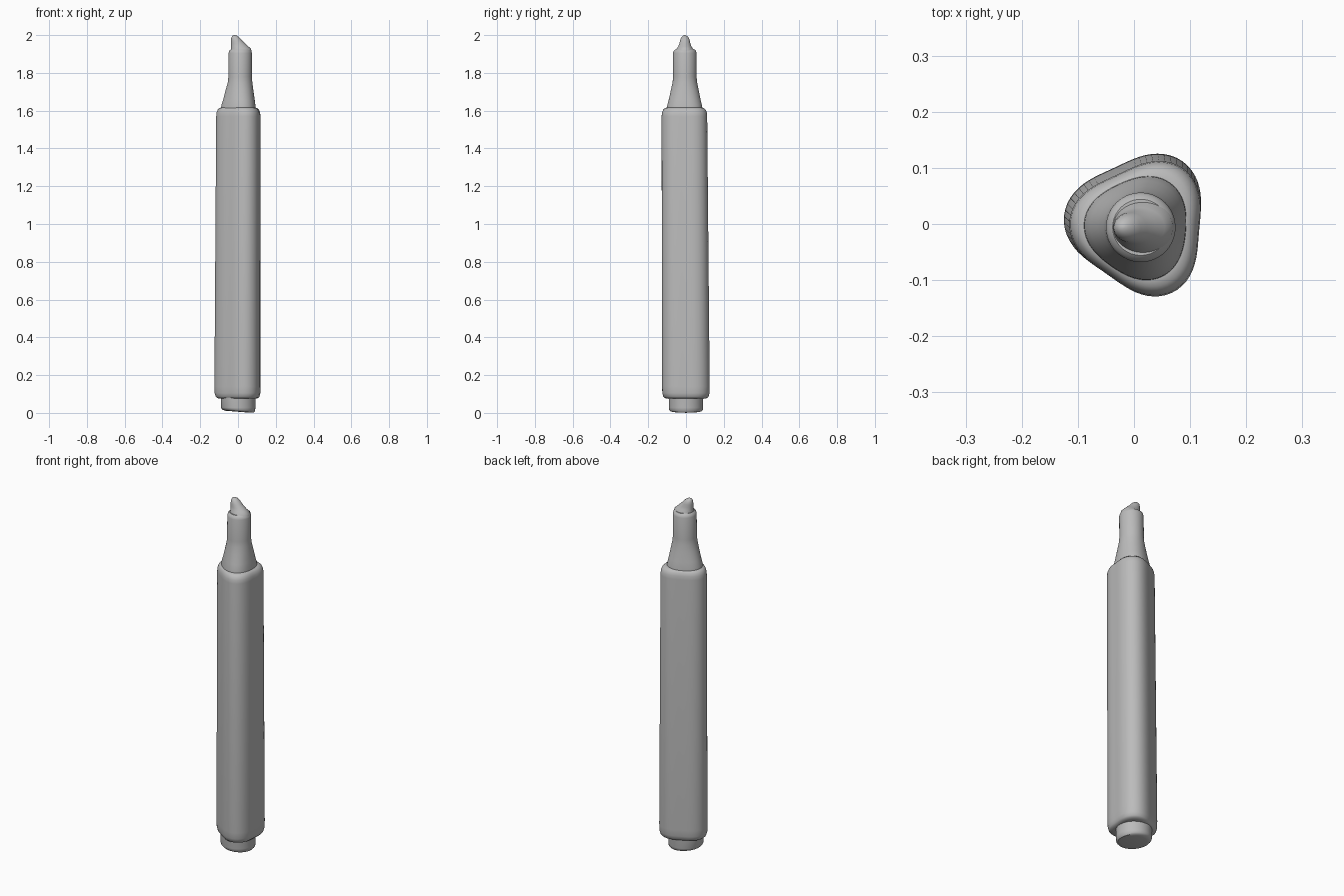
import bpy
import bmesh
from math import cos, sin, pi, radians

if "Cube" in bpy.data.objects:
    bpy.data.objects.remove(bpy.data.objects["Cube"])

SIDES = 72
CORNER = radians(55)      # direction of one rounded corner of the barrel

grey = bpy.data.materials.new("plain grey")
grey.use_nodes = True
grey.diffuse_color = (0.5, 0.5, 0.5, 1)
grey.node_tree.nodes["Principled BSDF"].inputs["Base Color"].default_value = (0.5, 0.5, 0.5, 1)


def loft(name, rings, tilt=0.0):
    """Skin rings of (z, centre x, centre y, x radius, y radius, triangularity)."""
    bm = bmesh.new()
    loops = []
    for i, (z, cx, cy, rx, ry, tri) in enumerate(rings):
        lean = tilt if i < len(rings) / 2 else 0
        loop = []
        for k in range(SIDES):
            a = 2 * pi * k / SIDES
            w = 1 + tri * cos(3 * (a - CORNER))
            x = rx * w * cos(a)
            loop.append(bm.verts.new((cx + x, cy + ry * w * sin(a), z + lean * x)))
        loops.append(loop)
    for low, high in zip(loops, loops[1:]):
        for k in range(SIDES):
            n = (k + 1) % SIDES
            bm.faces.new((low[k], low[n], high[n], high[k]))
    bm.faces.new(loops[0][::-1])
    bm.faces.new(loops[-1])
    mesh = bpy.data.meshes.new(name)
    bm.to_mesh(mesh)
    bm.free()
    mesh.materials.append(grey)
    obj = bpy.data.objects.new(name, mesh)
    bpy.context.collection.objects.link(obj)
    bpy.ops.object.select_all(action='DESELECT')
    obj.select_set(True)
    bpy.context.view_layer.objects.active = obj
    bpy.ops.object.shade_smooth_by_angle(angle=radians(40))
    return obj


def round_ring(z, cx, cy, r, tri=0.0):
    return (z, cx, cy, r, r, tri)


# Rounded triangular barrel, very slightly leaning and tapering upwards
T = 0.11
loft("barrel", [
    round_ring(0.075, 0.009, 0.002, 0.092, T),
    round_ring(0.078, 0.009, 0.002, 0.107, T),
    round_ring(0.086, 0.009, 0.002, 0.115, T),
    round_ring(0.105, 0.009, 0.002, 0.120, T),
    round_ring(0.14, 0.009, 0.002, 0.121, T),
    round_ring(1.57, 0.013, -0.006, 0.116, T),
    round_ring(1.59, 0.013, -0.006, 0.114, T),
    round_ring(1.605, 0.012, -0.006, 0.108, T),
    round_ring(1.614, 0.011, -0.006, 0.099, T),
    round_ring(1.617, 0.010, -0.006, 0.088, T),
])

# Flared neck blending from the barrel shape to a round collar
loft("neck", [
    round_ring(1.60, 0.008, -0.006, 0.092, 0.07),
    round_ring(1.63, 0.008, -0.006, 0.090, 0.07),
    round_ring(1.66, 0.009, -0.006, 0.083, 0.05),
    round_ring(1.71, 0.010, -0.006, 0.073, 0.03),
    round_ring(1.75, 0.011, -0.006, 0.065),
    round_ring(1.78, 0.011, -0.006, 0.062),
    round_ring(1.905, 0.012, -0.006, 0.062),
    round_ring(1.918, 0.012, -0.006, 0.058),
    round_ring(1.925, 0.012, -0.006, 0.050),
])

# Chisel nib, upright on one side and sloping down on the other
loft("nib", [
    (1.91, 0.016, -0.006, 0.056, 0.050, 0),
    (1.927, 0.016, -0.006, 0.053, 0.044, 0),
    (1.94, 0.009, -0.006, 0.046, 0.035, 0),
    (1.955, 0.001, -0.006, 0.038, 0.029, 0),
    (1.97, -0.007, -0.006, 0.030, 0.026, 0),
    (1.983, -0.012, -0.006, 0.024, 0.022, 0),
    (1.993, -0.016, -0.006, 0.016, 0.015, 0),
    (1.998, -0.018, -0.006, 0.009, 0.008, 0),
    (2.0, -0.018, -0.006, 0.002, 0.002, 0),
])

# End plug with a slightly slanted, softened base
loft("end_plug", [
    round_ring(0.006, 0.001, 0, 0.066),
    round_ring(0.009, 0.001, 0, 0.082),
    round_ring(0.017, 0.001, 0, 0.089),
    round_ring(0.028, 0.001, 0, 0.091),
    round_ring(0.070, 0.001, 0, 0.091),
    round_ring(0.085, 0.001, 0, 0.093),
], tilt=-0.08)
